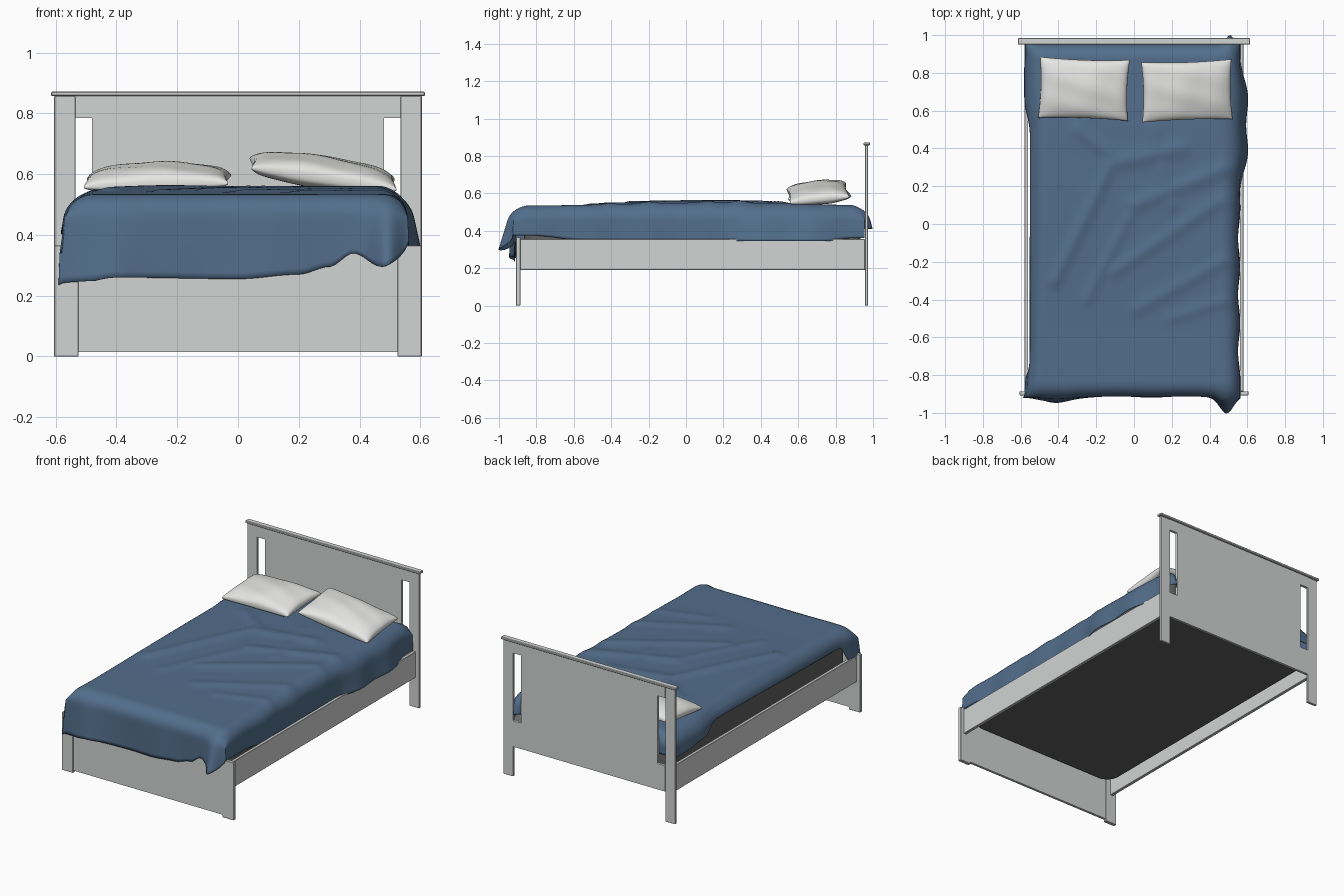
import bpy, bmesh, math
from mathutils import Matrix, Vector

if "Cube" in bpy.data.objects:
    bpy.data.objects.remove(bpy.data.objects["Cube"])


def material(name, r, g, b):
    m = bpy.data.materials.new(name)
    m.use_nodes = True
    m.diffuse_color = (r, g, b, 1)
    m.node_tree.nodes["Principled BSDF"].inputs["Base Color"].default_value = (r, g, b, 1)
    return m


GREY = material("painted_wood_grey", 0.64, 0.66, 0.65)
BLUE = material("blanket_blue", 0.085, 0.155, 0.26)
WHITE = material("pillow_white", 0.79, 0.79, 0.775)
DARK = material("mattress_dark", 0.115, 0.115, 0.115)


def finish(name, bm, mat, smooth=None):
    mesh = bpy.data.meshes.new(name)
    bm.to_mesh(mesh)
    bm.free()
    mesh.materials.append(mat)
    ob = bpy.data.objects.new(name, mesh)
    bpy.context.collection.objects.link(ob)
    if smooth:
        bpy.ops.object.select_all(action="DESELECT")
        ob.select_set(True)
        bpy.context.view_layer.objects.active = ob
        bpy.ops.object.shade_smooth_by_angle(angle=math.radians(smooth))
    return ob


def box(name, x0, x1, y0, y1, z0, z1, bevel=0.002):
    bm = bmesh.new()
    bmesh.ops.create_cube(bm, size=1)
    for v in bm.verts:
        v.co = ((x0 + x1) / 2 + v.co.x * (x1 - x0),
                (y0 + y1) / 2 + v.co.y * (y1 - y0),
                (z0 + z1) / 2 + v.co.z * (z1 - z0))
    if bevel:
        bmesh.ops.bevel(bm, geom=bm.edges[:], offset=bevel, segments=1, affect="EDGES")
    return finish(name, bm, GREY)


# Headboard: rails, panel and cap
HY0, HY1 = 0.957, 0.973
box("headboard_top_rail", -0.535, 0.535, HY0, HY1, 0.785, 0.857, bevel=0)
box("headboard_panel", -0.48, 0.48, HY0, HY1, 0.355, 0.785, bevel=0)
box("headboard_bottom_rail", -0.535, 0.535, HY0, HY1, 0.19, 0.355, bevel=0)
box("headboard_cap", -0.615, 0.615, 0.949, 0.984, 0.857, 0.872, bevel=0.003)

# Footboard panel
box("footboard_panel", -0.525, 0.525, -0.905, -0.889, 0.015, 0.362, bevel=0)

# Posts and side rails on both sides
for side, s in (("right", -1), ("left", 1)):
    def pair(a, b):
        return sorted((s * a, s * b))
    box(f"headboard_post_{side}", *pair(0.535, 0.605), HY0, HY1, 0, 0.857)
    box(f"footboard_post_{side}", *pair(0.525, 0.605), -0.908, -0.886, 0, 0.366)
    box(f"side_rail_{side}", *pair(0.56, 0.58), -0.887, HY0, 0.19, 0.355)

# Mattress with rounded corners
bm = bmesh.new()
bmesh.ops.create_cube(bm, size=1)
for v in bm.verts:
    v.co = (v.co.x * 1.07, 0.033 + v.co.y * 1.8, 0.39 + v.co.z * 0.26)
upright = [e for e in bm.edges if abs(e.verts[0].co.z - e.verts[1].co.z) > 0.1]
bmesh.ops.bevel(bm, geom=upright, offset=0.08, segments=6, profile=0.5, affect="EDGES")
rim = [e for e in bm.edges if min(v.co.z for v in e.verts) > 0.5]
bmesh.ops.bevel(bm, geom=rim, offset=0.05, segments=4, profile=0.5, affect="EDGES")
finish("mattress", bm, DARK, 40)


# Blanket helpers
def interp(points, t):
    if t <= points[0][0]:
        return points[0][1]
    for (a, p), (b, q) in zip(points, points[1:]):
        if t <= b:
            k = (t - a) / (b - a)
            k = k * k * (3 - 2 * k)
            return p + (q - p) * k
    return points[-1][1]


def bump(t, centre, width, power=2):
    return math.exp(-abs((t - centre) / width) ** power)


def fold(d, r):
    """Outward reach and drop of cloth that hangs a length d past an edge."""
    if d < r * math.pi / 2:
        return r * math.sin(d / r), r * (1 - math.cos(d / r))
    return r, r + d - r * math.pi / 2


def corner_drop(a, b):
    """Blend the drops over two edges so that corners are rounded."""
    ka, kb = min(1, a / R), min(1, b / R)
    return R * (1 - (1 - ka) * (1 - kb)) + max(0, max(a, b) - R)


R = 0.08
TOP = 0.538
EDGE_X, FOOT_Y, HEAD_Y = 0.472, -0.835, 0.873
# Hem heights along each side
FOOT_HEM = [(-0.56, 0.235), (-0.4, 0.26), (0, 0.255), (0.2, 0.27), (0.3, 0.295),
            (0.38, 0.34), (0.47, 0.295), (0.53, 0.375)]
LEFT_HEM = [(-0.84, 0.375), (-0.5, 0.345), (0, 0.335), (0.2, 0.345), (0.5, 0.345),
            (0.75, 0.345), (0.87, 0.36)]
RIGHT_HEM = [(-0.83, 0.34), (-0.75, 0.45), (0.48, 0.47), (0.62, 0.42), (0.87, 0.4)]
# Creases as start, end, height and width
CREASES = [((-0.42, -0.3), (-0.12, 0.32), 0.014, 0.035),
           ((-0.12, 0.32), (0.25, 0.4), 0.013, 0.045),
           ((-0.1, -0.25), (0.45, 0.12), 0.010, 0.035),
           ((0.02, -0.45), (0.5, -0.18), 0.009, 0.035),
           ((0.0, 0.1), (0.5, 0.3), 0.012, 0.04),
           ((-0.3, 0.5), (-0.1, 0.35), 0.010, 0.035),
           ((0.1, 0.5), (0.2, 0.1), 0.008, 0.035),
           ((-0.25, -0.4), (-0.02, 0.05), 0.008, 0.03),
           ((0.2, -0.5), (0.5, -0.4), 0.007, 0.03)]


def crease_height(x, y):
    h = 0.0
    p = Vector((x, y))
    for a, b, height, width in CREASES:
        a, b = Vector(a), Vector(b)
        k = min(1, max(0, (p - a).dot(b - a) / (b - a).length_squared))
        h = max(h, height * bump((p - a.lerp(b, k)).length, 0, width))
    return h


def blanket_point(x, y, fx, fy):
    hang = 0.57 * R + TOP
    dx = abs(fx) * (hang - interp(LEFT_HEM if fx > 0 else RIGHT_HEM, y))
    dy = abs(fy) * (hang - (interp(FOOT_HEM, x + fx * 0.08) if fy < 0 else 0.41))
    ox, zx = fold(dx, R)
    oy, zy = fold(dy, R)
    # Loose swells and corner points
    if fx > 0:
        ox += fx * (0.005 + 0.043 * bump(y, 0.53, 0.31, 4) + 0.006 * math.sin(y * 21))
    elif fx < 0:
        ox -= fx * (0.03 * bump(y, 0.75, 0.19, 4) + 0.028 * bump(y, -0.85, 0.07))
    px = x + math.copysign(ox, fx)
    if fy < 0:
        oy -= fy * (0.085 * bump(px, 0.49, 0.05) + 0.035 * bump(px, -0.42, 0.1)
                    + 0.004 * math.sin(px * 17))
        ox -= fy * 0.015 * bump(px, -0.55, 0.06)
        px = x + math.copysign(ox, fx)
    elif fy > 0:
        oy += fy * 0.047 * bump(px, 0.508, 0.028)
    py = y + math.copysign(oy, fy)
    flat = interp([(-0.83, -0.003), (0.1, 0.012), (0.5, 0.01), (0.87, 0)], y)
    fade = max(0, 1 - 2 * max(abs(fx), abs(fy)))
    z = TOP + fade * (flat + crease_height(x, y)) - corner_drop(zx, zy)
    return px, py, z


def samples(lo, hi, n, m):
    """Grid stations: hanging cloth, flat top, hanging cloth."""
    return ([(lo, -1 + i / m) for i in range(m)]
            + [(lo + (hi - lo) * i / n, 0) for i in range(n + 1)]
            + [(hi, (i + 1) / m) for i in range(m)])


def add_grid(bm, rows):
    vs = [[bm.verts.new(p) for p in row] for row in rows]
    for a, b in zip(vs, vs[1:]):
        for i in range(len(a) - 1):
            bm.faces.new((a[i], a[i + 1], b[i + 1], b[i]))


# Blanket
bm = bmesh.new()
xs = samples(-EDGE_X, EDGE_X, 56, 16)
ys = samples(FOOT_Y, HEAD_Y, 90, 16)
add_grid(bm, [[blanket_point(x, y, fx, fy) for x, fx in xs] for y, fy in ys])
blanket = finish("blanket", bm, BLUE, 60)
thick = blanket.modifiers.new("thickness", "SOLIDIFY")
thick.thickness, thick.offset = 0.004, -1


# Pillows: two puffed sheets joined at a pinched seam
def pillow(name, centre, half, rise, sag, pitch, tilt, turn, phase):
    bm = bmesh.new()
    n = 28
    for sign, height in ((1, rise), (-1, sag)):
        rows = []
        for j in range(n + 1):
            v = -math.cos(math.pi * j / n)
            row = []
            for i in range(n + 1):
                u = -math.cos(math.pi * i / n)
                puff = (max(0, 1 - u * u) * max(0, 1 - v * v)) ** 0.34
                wrinkle = 1 + 0.07 * math.sin(5 * u + 3 * v + phase) * math.cos(4 * v - 2 * u)
                row.append((u * half[0] * (1 - 0.04 * (1 - v * v)),
                            v * half[1] * (1 - 0.05 * (1 - u * u)),
                            sign * height * puff * wrinkle))
            rows.append(row if sign > 0 else row[::-1])
        add_grid(bm, rows)
    bmesh.ops.remove_doubles(bm, verts=bm.verts, dist=0.0004)
    bm.transform(Matrix.Translation(centre)
                 @ Matrix.Rotation(math.radians(turn), 4, "Z")
                 @ Matrix.Rotation(math.radians(tilt), 4, "Y")
                 @ Matrix.Rotation(math.radians(pitch), 4, "X"))
    finish(name, bm, WHITE, 75)


pillow("pillow_right", (-0.265, 0.715, 0.576), (0.238, 0.162), 0.062, 0.032, 5, -1.5, -2, 0.5)
pillow("pillow_left", (0.28, 0.705, 0.6), (0.242, 0.16), 0.058, 0.046, 6, 8.5, 2, 2.6)
